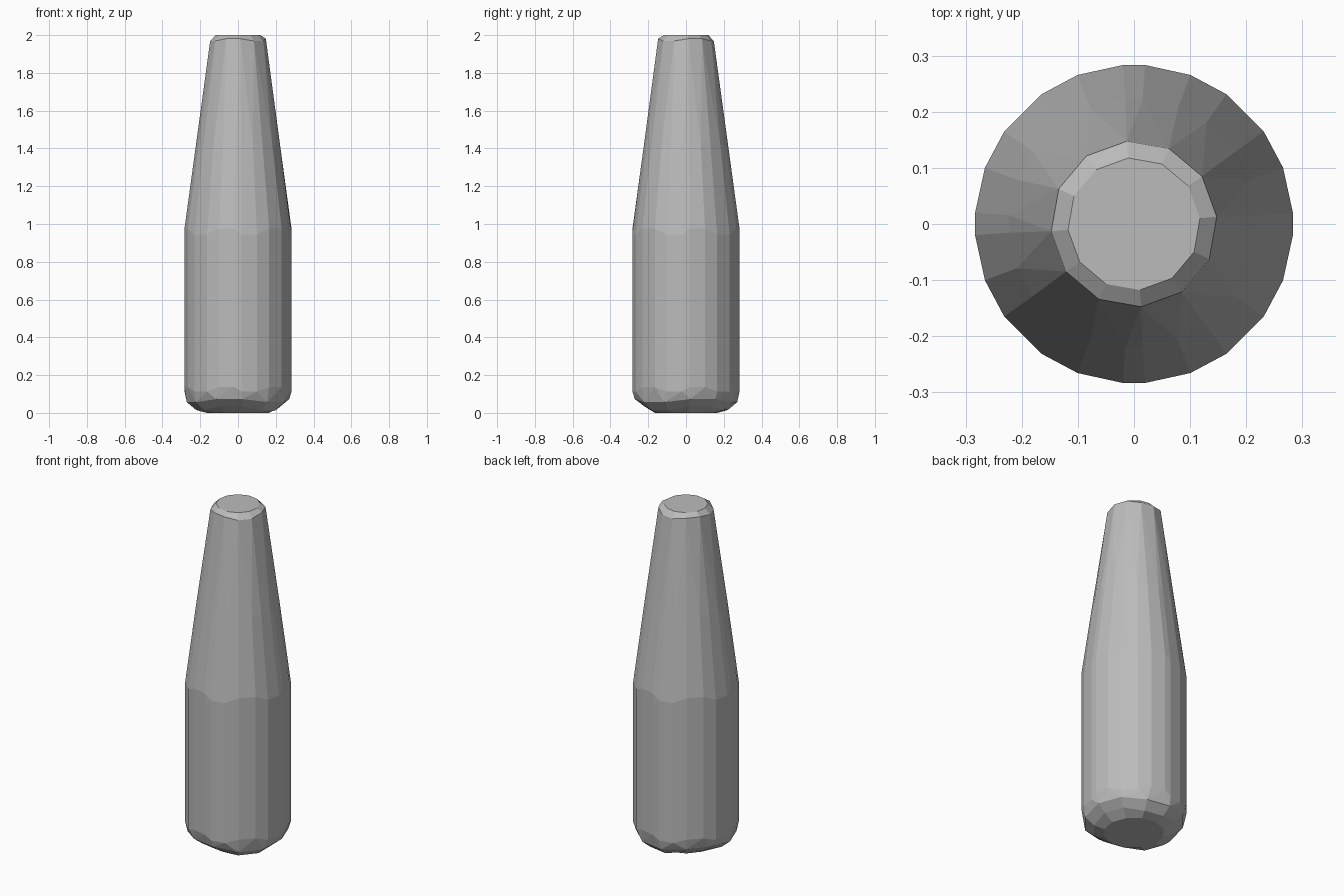
import bpy
import bmesh
import math

cube = bpy.data.objects.get("Cube")
if cube:
    bpy.data.objects.remove(cube, do_unlink=True)

grey = bpy.data.materials.new("plain grey")
grey.use_nodes = True
colour = (0.5, 0.5, 0.5, 1)
grey.diffuse_color = colour
grey.node_tree.nodes["Principled BSDF"].inputs["Base Color"].default_value = colour

# Uneven facets of one quadrant, repeated around the body
quadrant = (4, 20.7, 35.5, 54.5, 69.3, 86)
body_angles = [math.radians(q * 90 + a) for q in range(4) for a in quadrant]
end_angles = [math.radians(5 + i * 30) for i in range(12)]

# Radius, height, height stagger between neighbours, ring angles
profile = [
    (0.165, 0.0, 0.0, end_angles),
    (0.222, 0.025, 0.01, end_angles),
    (0.272, 0.065, 0.008, end_angles),
    (0.284, 0.125, 0.012, body_angles),
    (0.284, 0.96, 0.016, body_angles),
    (0.223, 1.42, 0.0, body_angles),
    (0.148, 1.975, 0.006, end_angles),
    (0.118, 2.0, 0.0, end_angles),
]

bm = bmesh.new()


def add_ring(radius, height, stagger, angles):
    return [bm.verts.new((radius * math.cos(a), radius * math.sin(a),
                          height + stagger * (-1) ** (i // 2)))
            for i, a in enumerate(angles)]


def bridge(low, high):
    """Join two rings, with triangles where their side counts differ."""
    n, m = len(low), len(high)
    if n == m:
        for i in range(n):
            j = (i + 1) % n
            bm.faces.new((low[i], low[j], high[j], high[i]))
    elif n < m:
        for i in range(n):
            j, k = (i + 1) % n, 2 * i
            bm.faces.new((low[i], high[k + 1], high[k]))
            bm.faces.new((low[i], low[j], high[k + 1]))
            bm.faces.new((low[j], high[(k + 2) % m], high[k + 1]))
    else:
        for i in range(m):
            j, k = (i + 1) % m, 2 * i
            bm.faces.new((low[k], low[k + 1], high[i]))
            bm.faces.new((low[k + 1], high[j], high[i]))
            bm.faces.new((low[k + 1], low[(k + 2) % n], high[j]))


# Bottle wall from base to mouth, closed at both ends
rings = [add_ring(*row) for row in profile]
for low, high in zip(rings, rings[1:]):
    bridge(low, high)
bm.faces.new(rings[0][::-1])
bm.faces.new(rings[-1])
bmesh.ops.recalc_face_normals(bm, faces=bm.faces)

mesh = bpy.data.meshes.new("bottle_body")
bm.to_mesh(mesh)
bm.free()
mesh.materials.append(grey)
bottle = bpy.data.objects.new("bottle_body", mesh)
bpy.context.collection.objects.link(bottle)
